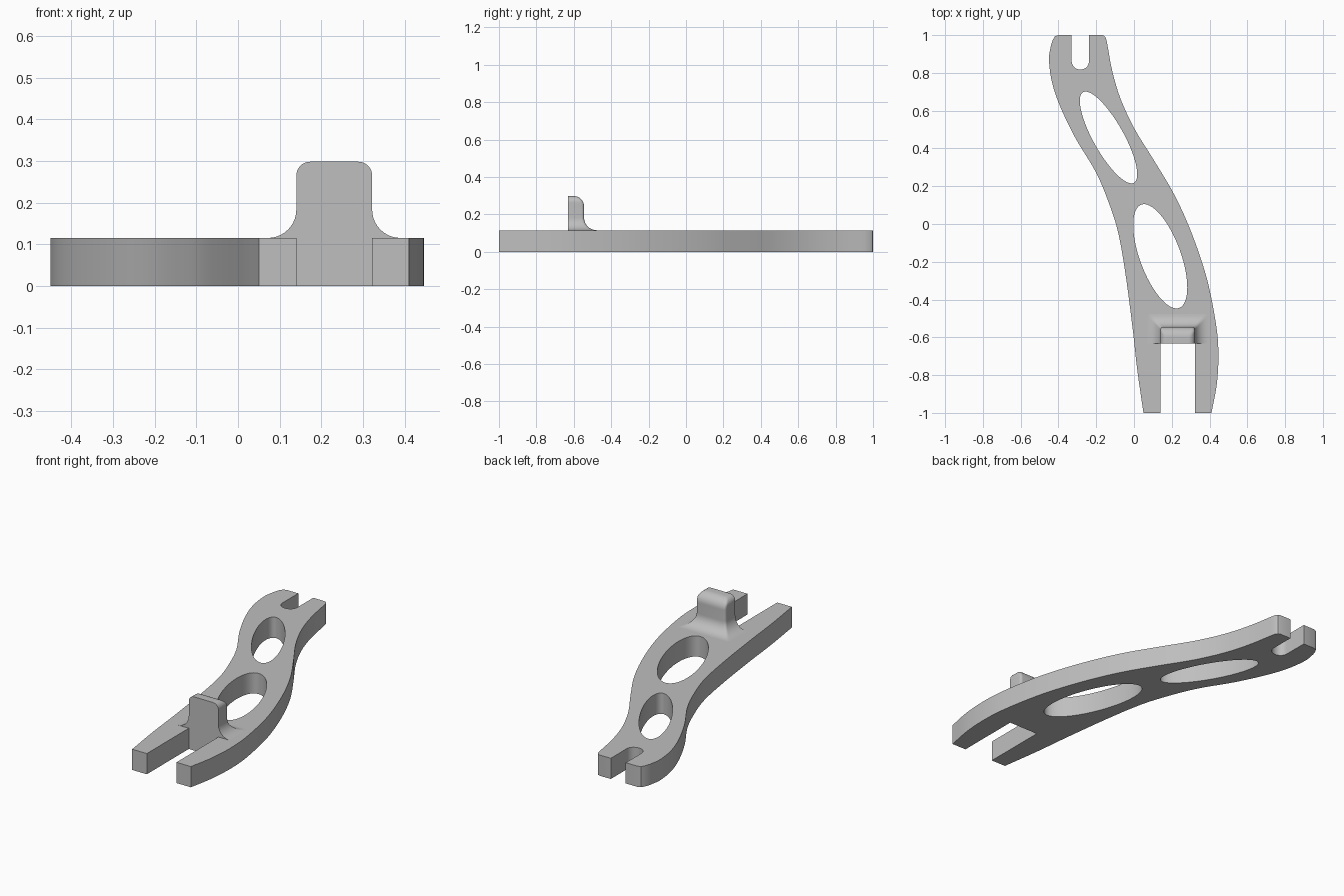
import bpy, bmesh, math
from mathutils import Vector

if "Cube" in bpy.data.objects:
    bpy.data.objects.remove(bpy.data.objects["Cube"])

T = 0.115                      # plate thickness
grey = bpy.data.materials.new("light_grey")
grey.diffuse_color = (0.52, 0.52, 0.52, 1)
grey.use_nodes = True
grey.node_tree.nodes["Principled BSDF"].inputs["Base Color"].default_value = grey.diffuse_color


def smooth_path(pts, steps=6):
    """Catmull-Rom curve through the points, ends included."""
    p = [Vector(q) for q in pts]
    p = [2 * p[0] - p[1]] + p + [2 * p[-1] - p[-2]]
    out = []
    for a, b, c, d in zip(p, p[1:], p[2:], p[3:]):
        for i in range(steps):
            t = i / steps
            out.append(0.5 * (2 * b + (c - a) * t + (2 * a - 5 * b + 4 * c - d) * t ** 2
                              + (3 * b - a - 3 * c + d) * t ** 3))
    return [tuple(q) for q in out] + [tuple(pts[-1])]


def arc(cx, cy, r, a0, a1, n=8):
    return [(cx + r * math.cos(math.radians(a0 + (a1 - a0) * i / n)),
             cy + r * math.sin(math.radians(a0 + (a1 - a0) * i / n))) for i in range(n + 1)]


def slanted_ellipse(cx, cy, a, b, rho, n=64):
    """Ellipse with half extents a, b, leaning by correlation rho."""
    phi = math.acos(rho)
    return [(cx + a * math.cos(2 * math.pi * i / n),
             cy + b * math.cos(2 * math.pi * i / n + phi)) for i in range(n)]


def finish(name, bm, angle):
    bmesh.ops.recalc_face_normals(bm, faces=bm.faces[:])
    mesh = bpy.data.meshes.new(name)
    bm.to_mesh(mesh)
    bm.free()
    mesh.materials.append(grey)
    ob = bpy.data.objects.new(name, mesh)
    bpy.context.collection.objects.link(ob)
    bpy.ops.object.select_all(action='DESELECT')
    ob.select_set(True)
    bpy.context.view_layer.objects.active = ob
    bpy.ops.object.shade_smooth_by_angle(angle=math.radians(angle))
    return ob


# Plate outline: left edge downwards, front slot, right edge upwards, back slot
left = smooth_path([(-0.44, 0.945), (-0.45, 0.87), (-0.434, 0.75), (-0.39, 0.62), (-0.31, 0.455),
                    (-0.205, 0.28), (-0.14, 0.13), (-0.085, -0.04), (-0.045, -0.265),
                    (-0.007, -0.555), (0.017, -0.77), (0.05, -1)])
right = smooth_path([(0.41, -1), (0.438, -0.85), (0.447, -0.69), (0.434, -0.53), (0.386, -0.29),
                     (0.307, -0.053), (0.217, 0.148), (0.11, 0.33), (0.005, 0.50),
                     (-0.07, 0.66), (-0.115, 0.81), (-0.142, 0.955)])
front_slot = [(0.14, -1), (0.14, -0.632), (0.322, -0.632), (0.322, -1)]
back_slot = ([(-0.238, 1)] + arc(-0.282, 0.862, 0.044, 0, -90)
             + arc(-0.286, 0.862, 0.044, -90, -180) + [(-0.33, 1)])
outline = (left + front_slot + right + [(-0.148, 0.983), (-0.157, 0.996), (-0.17, 1)]
           + back_slot + [(-0.40, 1), (-0.418, 0.994), (-0.43, 0.975)])
holes = [slanted_ellipse(-0.135, 0.458, 0.152, 0.243, -0.8),
         slanted_ellipse(0.139, -0.171, 0.143, 0.276, -0.6)]

bm = bmesh.new()
for loop in [outline] + holes:
    vs = [bm.verts.new((x, y, 0)) for x, y in loop]
    for i, v in enumerate(vs):
        bm.edges.new((v, vs[(i + 1) % len(vs)]))
bmesh.ops.triangle_fill(bm, edges=bm.edges[:], use_beauty=True, use_dissolve=False)
ext = bmesh.ops.extrude_face_region(bm, geom=bm.faces[:], use_keep_orig=True)
bmesh.ops.translate(bm, vec=(0, 0, T),
                    verts=[g for g in ext["geom"] if isinstance(g, bmesh.types.BMVert)])
finish("plate", bm, 30)

# Upright tab: stacked sections, flared at the base and rounded at the top
X0, X1, Y0, Y1, TOP = 0.14, 0.322, -0.632, -0.545, 0.298
FLARE, RX, RY = 0.068, 0.033, 0.055
sections = []                  # (height, sideways offset, backward offset)
for i in range(11):
    a = math.radians(9 * i)
    sections.append((T + FLARE * (1 - math.cos(a)), FLARE * (1 - math.sin(a)),
                     FLARE * (1 - math.sin(a))))
for i in range(13):
    z = TOP - RY + RY * math.sin(math.radians(7.5 * i))
    up = max(0, z - (TOP - RX))
    sections.append((z, math.sqrt(max(0, RX ** 2 - up ** 2)) - RX,
                     RY * math.cos(math.radians(7.5 * i)) - RY))

bm = bmesh.new()
rings = []
for z, ox, oy in sections:
    x0, x1, y1, r = X0 - ox, X1 + ox, Y1 + oy, 0.014
    ring = ([(x0, Y0), (x1, Y0)] + arc(x1 - r, y1 - r, r, 0, 90, 4)
            + arc(x0 + r, y1 - r, r, 90, 180, 4))
    rings.append([bm.verts.new((x, y, z)) for x, y in ring])
for lo, hi in zip(rings, rings[1:]):
    for i in range(len(lo)):
        j = (i + 1) % len(lo)
        bm.faces.new((lo[i], lo[j], hi[j], hi[i]))
bm.faces.new(rings[-1])
finish("upright_tab", bm, 40)
